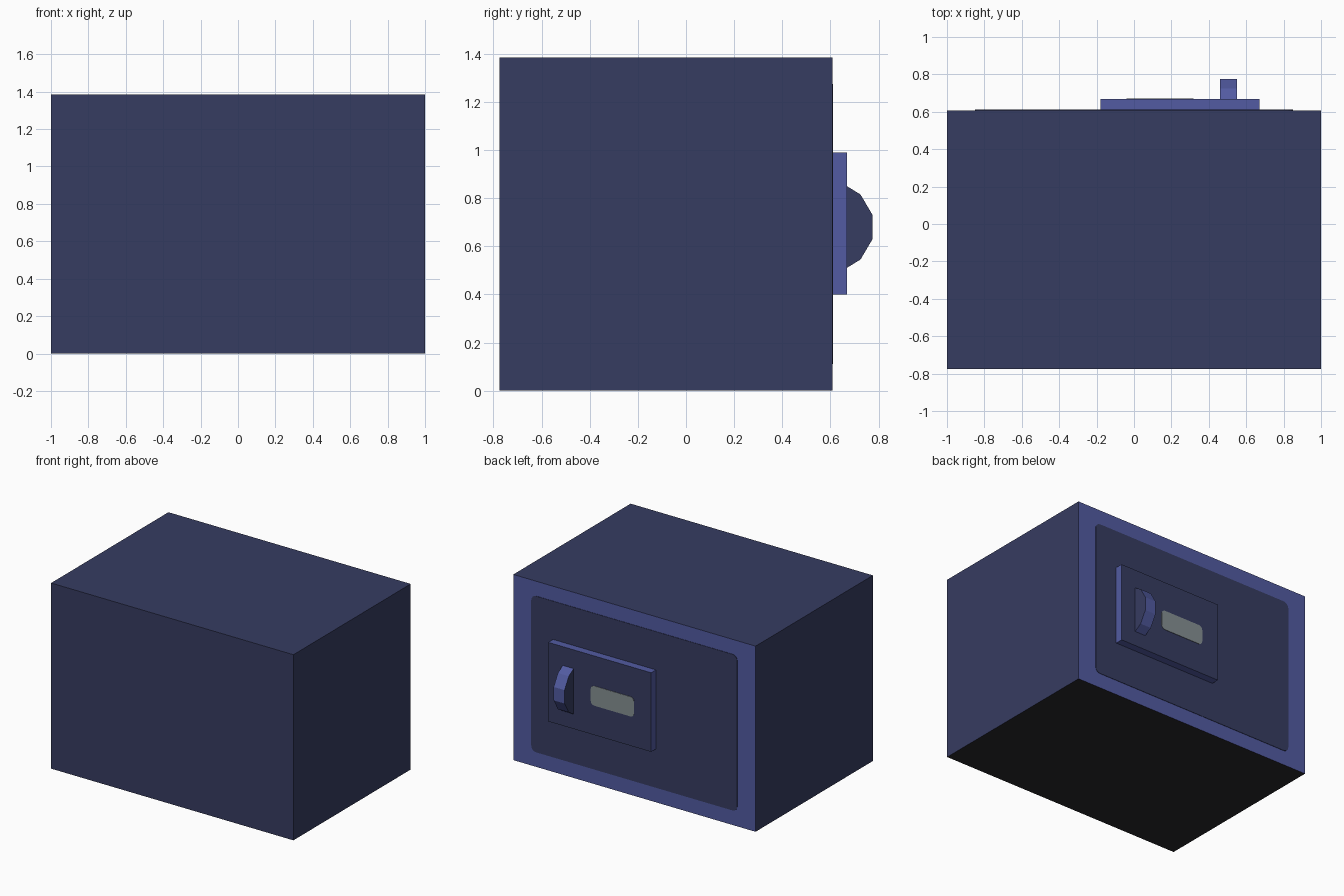
import bpy, bmesh, math

if "Cube" in bpy.data.objects:
    bpy.data.objects.remove(bpy.data.objects["Cube"])


def material(name, rgb):
    m = bpy.data.materials.new(name)
    m.diffuse_color = (*rgb, 1)
    m.use_nodes = True
    m.node_tree.nodes["Principled BSDF"].inputs["Base Color"].default_value = m.diffuse_color
    return m


NAVY = material("dark_navy", (0.037, 0.045, 0.12))
BLUE = material("light_blue", (0.085, 0.105, 0.36))
GREY = material("display_grey", (0.24, 0.28, 0.29))
BLACK = material("base_black", (0.022, 0.020, 0.024))


def prism(name, profile, offset, mats, rule=None):
    """Sweep a closed 3D profile along offset; rule(normal) picks the material."""
    bm = bmesh.new()
    face = bm.faces.new([bm.verts.new(p) for p in profile])
    ext = bmesh.ops.extrude_face_region(bm, geom=[face], use_keep_orig=True)
    verts = [g for g in ext["geom"] if isinstance(g, bmesh.types.BMVert)]
    bmesh.ops.translate(bm, vec=offset, verts=verts)
    bmesh.ops.recalc_face_normals(bm, faces=bm.faces)
    bm.normal_update()
    for f in bm.faces:
        f.material_index = rule(f.normal) if rule else 0
    mesh = bpy.data.meshes.new(name)
    bm.to_mesh(mesh)
    bm.free()
    for m in mats:
        mesh.materials.append(m)
    ob = bpy.data.objects.new(name, mesh)
    bpy.context.collection.objects.link(ob)
    return ob


def rect(x0, x1, z0, z1, y, r=0.0):
    """Rectangle in the xz plane, with rounded corners when r > 0."""
    if not r:
        return [(x0, y, z0), (x1, y, z0), (x1, y, z1), (x0, y, z1)]
    centres = [(x1 - r, z1 - r), (x0 + r, z1 - r), (x0 + r, z0 + r), (x1 - r, z0 + r)]
    pts = []
    for i, (cx, cz) in enumerate(centres):
        for k in range(5):
            a = math.pi / 2 * (i + k / 4)
            pts.append((cx + r * math.cos(a), y, cz + r * math.sin(a)))
    return pts


BACK, PLATE = 0.608, 0.668

# Safe body: light door frame on the back, black underside
prism("safe_body", rect(-1, 1, 0, 1.385, -0.775), (0, BACK + 0.775, 0),
      [NAVY, BLUE, BLACK],
      lambda n: 1 if n.y > 0.9 else 2 if n.z < -0.9 else 0)

# Door panel, painted on the frame
prism("door_panel", rect(-0.85, 0.85, 0.11, 1.275, BACK, 0.04), (0, 0.003, 0), [NAVY])

# Raised lock plate with light edges
prism("lock_plate", rect(-0.18, 0.67, 0.40, 0.99, BACK), (0, PLATE - BACK, 0),
      [BLUE, NAVY], lambda n: 1 if n.y > 0.9 else 0)

# Small display on the lock plate
prism("display", rect(-0.04, 0.317, 0.62, 0.767, PLATE, 0.03), (0, 0.003, 0), [GREY])

# Faceted handle: dark sides, light rim
half = [(PLATE, 0.17), (0.725, 0.135), (0.775, 0.05)]
outline = half + [(y, -z) for y, z in reversed(half)]
prism("handle", [(0.46, y, 0.68 + z) for y, z in outline], (0.09, 0, 0),
      [BLUE, NAVY], lambda n: 1 if abs(n.x) > 0.9 else 0)
